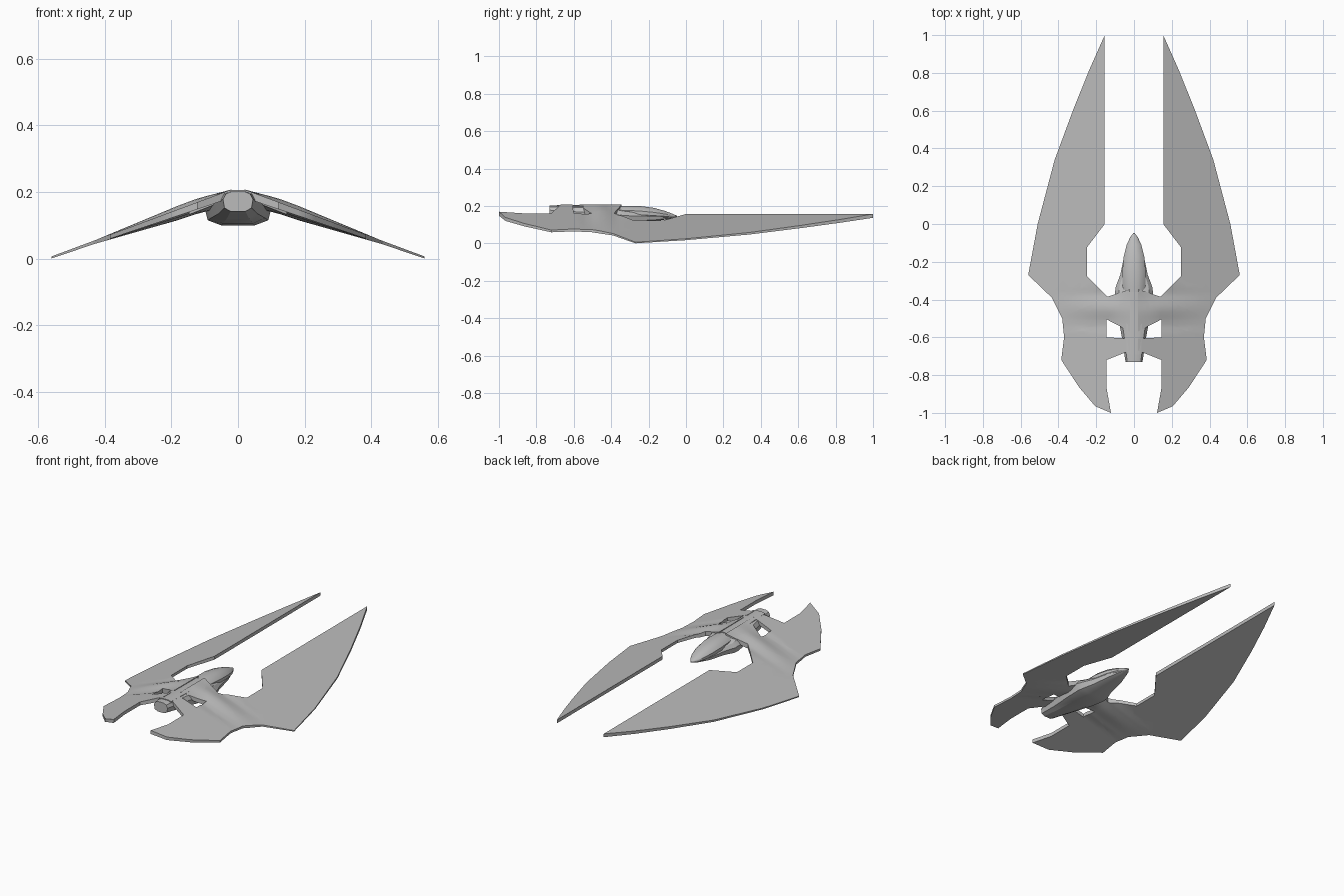
import bpy, bmesh, math
from mathutils import Vector

if "Cube" in bpy.data.objects:
    bpy.data.objects.remove(bpy.data.objects["Cube"])

grey = bpy.data.materials.new("hull grey")
grey.diffuse_color = (0.5, 0.5, 0.5, 1)
grey.use_nodes = True
grey.node_tree.nodes["Principled BSDF"].inputs["Base Color"].default_value = grey.diffuse_color


def finish(bm, name, angle):
    bmesh.ops.recalc_face_normals(bm, faces=bm.faces)
    me = bpy.data.meshes.new(name)
    bm.to_mesh(me)
    bm.free()
    me.materials.append(grey)
    ob = bpy.data.objects.new(name, me)
    bpy.context.collection.objects.link(ob)
    bpy.ops.object.select_all(action='DESELECT')
    ob.select_set(True)
    bpy.context.view_layer.objects.active = ob
    bpy.ops.object.shade_smooth_by_angle(angle=math.radians(angle))
    return ob


def loft(name, sections, profile, angle):
    """Sections are (y, half width, bottom z, top z); profile is the right half, top to bottom."""
    loop = profile + [(-x, z) for x, z in reversed(profile)]
    bm = bmesh.new()
    rings = [[bm.verts.new((x * w, y, zb + z * (zt - zb))) for x, z in loop]
             for y, w, zb, zt in sections]
    n = len(loop)
    for a, b in zip(rings, rings[1:]):
        for i in range(n):
            bm.faces.new((a[i], a[(i + 1) % n], b[(i + 1) % n], b[i]))
    bm.faces.new(rings[0])
    bm.faces.new(rings[-1])
    return finish(bm, name, angle)


# Wings: one drooping plate with fore blade, arm, bridge and tail blade
outline = [(0.155, 1.0), (0.235, 0.82), (0.32, 0.61), (0.42, 0.34), (0.51, 0.0),
           (0.56, -0.27), (0.435, -0.39), (0.38, -0.5), (0.37, -0.6), (0.385, -0.72),
           (0.29, -0.865), (0.205, -0.965), (0.122, -1.0), (0.145, -0.87), (0.145, -0.72),
           (0.02, -0.67), (0.02, -0.607), (0.145, -0.6), (0.145, -0.505), (0.02, -0.57),
           (0.02, -0.345), (0.14, -0.385), (0.25, -0.275), (0.25, -0.125), (0.155, 0.0)]


def wing_heights(x, y):
    """Top and bottom z of the plate; the arm is rounded and thicker."""
    fade = max(0.0, min(1.0, (0.43 - x) / 0.25))
    bulge = fade * math.exp(-((y + 0.445) / 0.055) ** 2)
    root = max(0.0, min(1.0, (x - 0.02) / 0.1))
    dip = 0.005 * fade * root * (1 if -0.56 < y < -0.35 else 0)
    top = 0.215 - 0.372 * x + 0.016 * bulge * root - dip
    thick = 0.006 + 0.014 * max(0.0, (0.56 - x) / 0.4) + 0.024 * bulge
    return top, max(0.0, top - thick)


bm = bmesh.new()
bm.faces.new([bm.verts.new((x, y, 0)) for x, y in outline])
bmesh.ops.triangulate(bm, faces=bm.faces[:])
cuts = [((0, y, 0), (0, 1, 0)) for y in [-0.57 + 0.0205 * i for i in range(12)]]
cuts += [((x, 0, 0), (1, 0, 0)) for x in [0.08 + 0.05 * i for i in range(9)]]
for co, no in cuts:
    bmesh.ops.bisect_plane(bm, geom=bm.verts[:] + bm.edges[:] + bm.faces[:],
                           dist=1e-5, plane_co=Vector(co), plane_no=Vector(no))
lower = bm.verts[:]
res = bmesh.ops.extrude_face_region(bm, geom=bm.faces[:], use_keep_orig=True)
upper = [g for g in res["geom"] if isinstance(g, bmesh.types.BMVert)]
for v in upper:
    v.co.z = wing_heights(v.co.x, v.co.y)[0]
for v in lower:
    v.co.z = wing_heights(v.co.x, v.co.y)[1]
wings = finish(bm, "wings", 35)
wings.modifiers.new("mirror", 'MIRROR').use_mirror_merge = False

# Fuselage: faceted spindle with a blunt tail
hull_profile = [(0.42, 1.0), (0.8, 0.88), (1.0, 0.6), (0.9, 0.17), (0.5, 0.0)]
loft("fuselage", [(-0.73, 0.045, 0.142, 0.202), (-0.6, 0.064, 0.122, 0.202),
                  (-0.46, 0.09, 0.106, 0.2), (-0.365, 0.101, 0.1, 0.19),
                  (-0.33, 0.096, 0.102, 0.18), (-0.27, 0.073, 0.11, 0.172),
                  (-0.16, 0.05, 0.12, 0.16), (-0.09, 0.026, 0.131, 0.152),
                  (-0.05, 0.004, 0.142, 0.148)], hull_profile, 25)

# Spine: flat strip along the back between the wing roots
loft("spine", [(-0.69, 0.04, 0.18, 0.206), (-0.36, 0.046, 0.17, 0.203)],
     [(0.6, 1.0), (1.0, 0.8), (1.0, 0.0)], 25)

# Canopy: smooth teardrop over the nose
round_profile = [(math.sin(math.radians(a)), 0.5 + 0.5 * math.cos(math.radians(a)))
                 for a in range(15, 180, 30)]
loft("canopy", [(-0.42, 0.04, 0.15, 0.198), (-0.33, 0.062, 0.135, 0.202),
                (-0.25, 0.064, 0.126, 0.202), (-0.17, 0.056, 0.124, 0.191),
                (-0.11, 0.04, 0.128, 0.174), (-0.07, 0.021, 0.136, 0.158),
                (-0.048, 0.004, 0.142, 0.148)], round_profile, 40)
